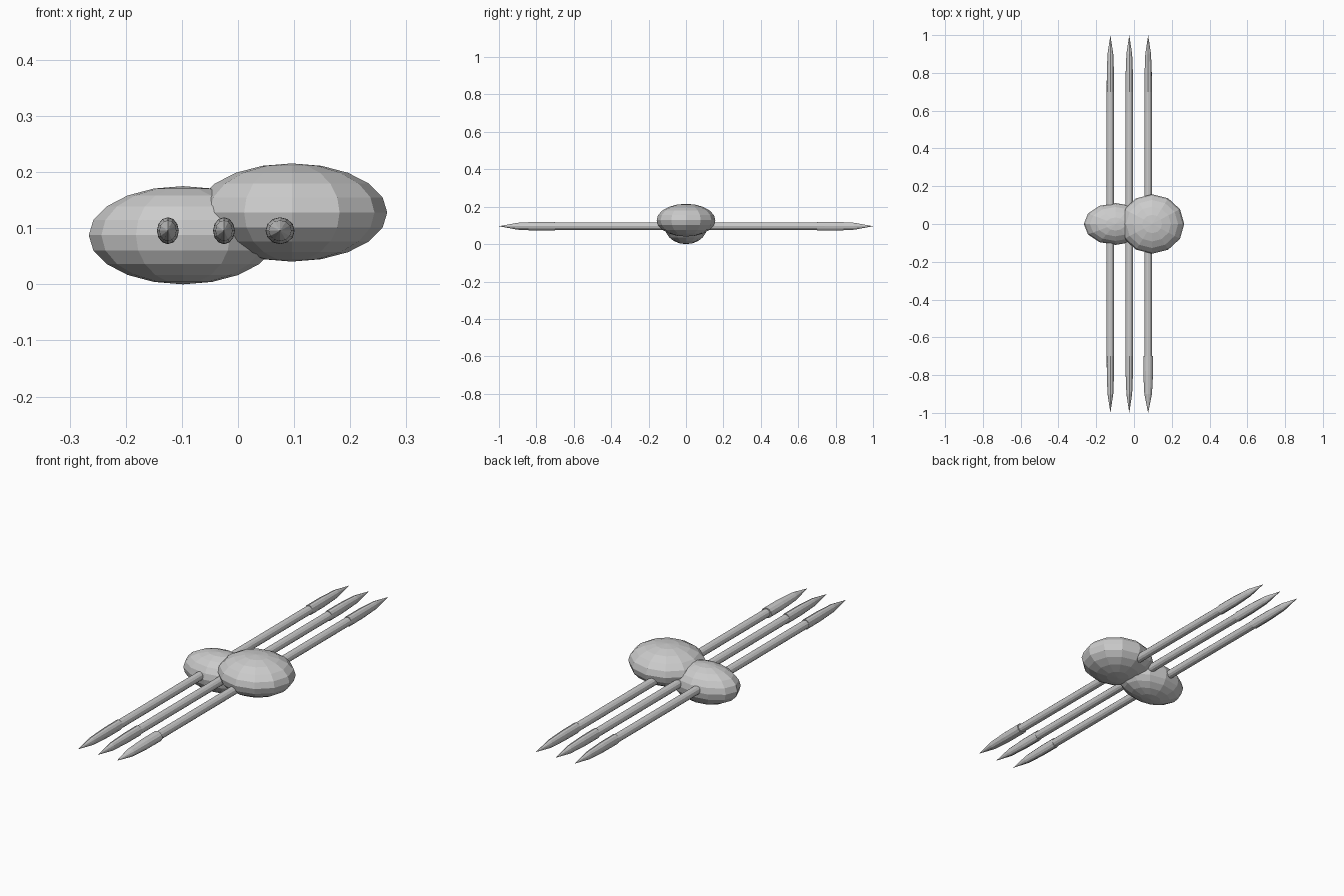
import bpy, bmesh, math

if "Cube" in bpy.data.objects:
    bpy.data.objects.remove(bpy.data.objects["Cube"])

grey = bpy.data.materials.new("plain grey")
grey.diffuse_color = (0.6, 0.6, 0.6, 1)
grey.use_nodes = True
grey.node_tree.nodes["Principled BSDF"].inputs["Base Color"].default_value = grey.diffuse_color


def finish(name, bm):
    bmesh.ops.recalc_face_normals(bm, faces=bm.faces)
    mesh = bpy.data.meshes.new(name)
    bm.to_mesh(mesh)
    bm.free()
    mesh.materials.append(grey)
    obj = bpy.data.objects.new(name, mesh)
    bpy.context.collection.objects.link(obj)
    return obj


def ellipsoid(name, centre, radii):
    bm = bmesh.new()
    bmesh.ops.create_uvsphere(bm, u_segments=12, v_segments=10, radius=1)
    bmesh.ops.scale(bm, vec=radii, verts=bm.verts)
    bmesh.ops.translate(bm, vec=centre, verts=bm.verts)
    finish(name, bm)


def spindle(name, x, z, stations, sides=12):
    """Loft elliptical rings along y; stations are (y, radius x, radius z)."""
    bm = bmesh.new()
    rings = []
    for y, rx, rz in stations:
        if rx == 0:
            rings.append([bm.verts.new((x, y, z))])
            continue
        angles = [math.tau * i / sides for i in range(sides)]
        rings.append([bm.verts.new((x + rx * math.cos(a), y, z + rz * math.sin(a)))
                      for a in angles])
    for a, b in zip(rings, rings[1:]):
        for i in range(sides):
            j = (i + 1) % sides
            if len(b) == 1:
                bm.faces.new((a[i], a[j], b[0]))
            else:
                bm.faces.new((a[i], a[j], b[j], b[i]))
    for ring in (rings[0], rings[-1]):
        if len(ring) > 1:
            bm.faces.new(ring)
    finish(name, bm)


# Two overlapping body lobes
ellipsoid("rear_body", (-0.098, 0, 0.0875), (0.168, 0.111, 0.0875))
ellipsoid("front_body", (0.096, 0, 0.128), (0.17, 0.157, 0.0875))

# Three straight rods through the body, each with a pointed sleeve at both ends
LEG_Z = 0.0955
for n, x in enumerate((-0.125, -0.025, 0.075), 1):
    spindle(f"leg_{n}", x, LEG_Z, [(-0.74, 0.0195, 0.0195), (0.74, 0.0195, 0.0195)])
    for side, s in (("near", -1), ("far", 1)):
        rx = 0.026 if (n == 3 and s < 0) else 0.0195
        spindle(f"leg_tip_{n}_{side}", x, LEG_Z,
                [(s * 0.7, rx, 0.024), (s * 0.8, rx * 0.98, 0.0235),
                 (s * 0.9, rx * 0.78, 0.0185), (s * 1.0, 0, 0)])
